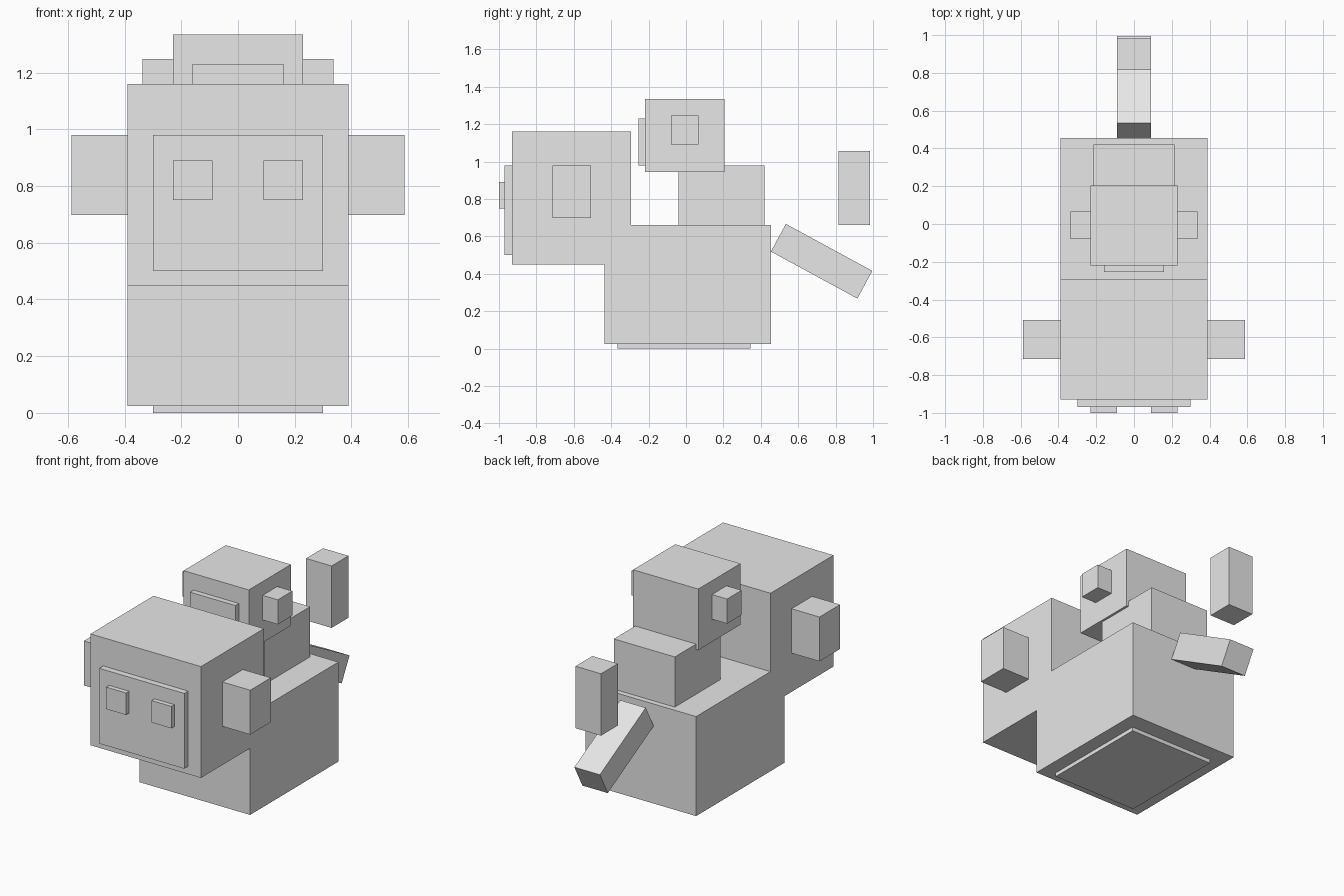
import bpy
import math

default = bpy.data.objects.get("Cube")
if default:
    bpy.data.objects.remove(default, do_unlink=True)

# One plain grey for the whole model
grey = bpy.data.materials.new("plain_grey")
grey.use_nodes = True
colour = (0.8, 0.8, 0.8, 1.0)
grey.diffuse_color = colour
grey.node_tree.nodes["Principled BSDF"].inputs["Base Color"].default_value = colour


def box(name, x, y, z, tilt=0.0):
    """Box spanning the given (low, high) ranges, tilted about x through its centre."""
    spans = (x, y, z)
    bpy.ops.mesh.primitive_cube_add(size=1, location=[(a + b) / 2 for a, b in spans])
    part = bpy.context.object
    part.name = name
    part.scale = [b - a for a, b in spans]
    bpy.ops.object.transform_apply(location=False, rotation=False, scale=True)
    part.rotation_euler.x = math.radians(tilt)
    part.data.materials.append(grey)
    return part


def centred(name, half_width, y, z, tilt=0.0):
    return box(name, (-half_width, half_width), y, z, tilt)


def pair(name, inner, outer, y, z):
    box("left_" + name, (inner, outer), y, z)
    box("right_" + name, (-outer, -inner), y, z)


# Large body and its low foot
centred("foot", 0.30, (-0.365, 0.345), (0, 0.025))
centred("body", 0.39, (-0.435, 0.455), (0.025, 0.66))

# Large head with face plate, eyes and ears
centred("head", 0.39, (-0.93, -0.295), (0.45, 1.16))
centred("face_plate", 0.30, (-0.97, -0.93), (0.50, 0.98))
pair("eye", 0.09, 0.23, (-1.0, -0.97), (0.75, 0.89))
pair("ear", 0.39, 0.587, (-0.715, -0.507), (0.697, 0.98))

# Small figure sitting on the back
centred("small_body", 0.215, (-0.04, 0.42), (0.66, 0.98))
centred("small_head", 0.23, (-0.22, 0.205), (0.945, 1.335))
centred("small_face_plate", 0.16, (-0.255, -0.22), (0.98, 1.23))
pair("small_ear", 0.23, 0.337, (-0.08, 0.067), (1.09, 1.247))

# Tail in two pieces: a sloping base and an upright tip
centred("tail_base", 0.09, (0.462, 0.988), (0.383, 0.551), tilt=-28.5)
centred("tail_tip", 0.09, (0.815, 0.985), (0.66, 1.055))
